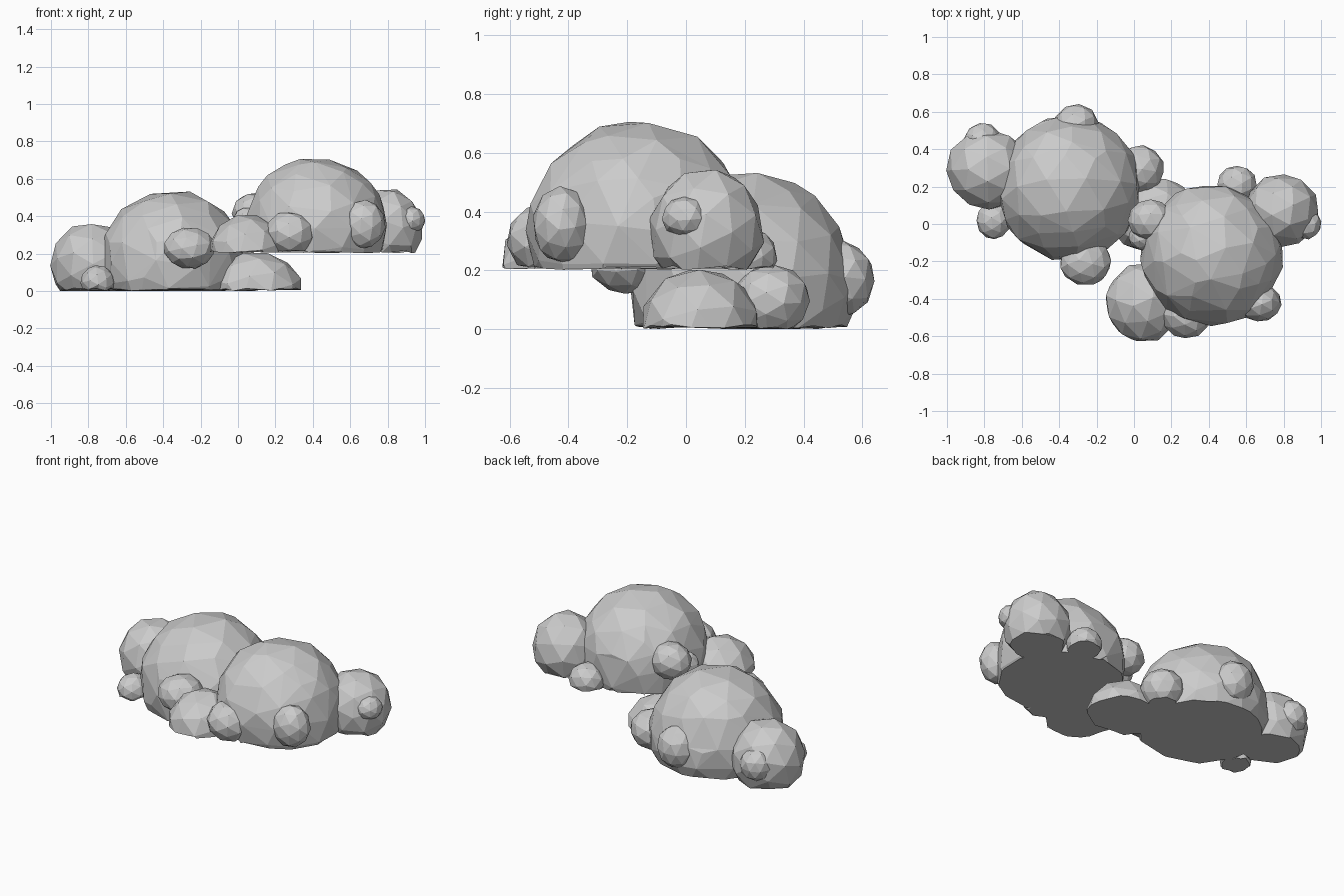
import bpy, bmesh, random
from mathutils import Vector, Euler

if "Cube" in bpy.data.objects:
    bpy.data.objects.remove(bpy.data.objects["Cube"])

random.seed(7)


def puff(name, centre, radii, detail):
    """Faceted ball, slightly irregular."""
    bm = bmesh.new()
    bmesh.ops.create_icosphere(bm, subdivisions=detail, radius=1.0)
    spin = Euler([random.uniform(0, 3) for _ in range(3)]).to_matrix()
    grow = 1.01 if detail == 3 else 1.03
    for v in bm.verts:
        p = spin @ v.co * grow * random.uniform(0.975, 1.02)
        v.co = Vector([centre[i] + p[i] * radii[i] for i in range(3)])
    mesh = bpy.data.meshes.new(name)
    bm.to_mesh(mesh)
    bm.free()
    obj = bpy.data.objects.new(name, mesh)
    bpy.context.collection.objects.link(obj)
    return obj


def boolean(obj, other, operation):
    mod = obj.modifiers.new(operation.lower(), 'BOOLEAN')
    mod.operation = operation
    mod.solver = 'EXACT'
    mod.object = other


def cloud(name, floor, main, lobes):
    # Large central dome
    x, y, z, r = main
    body = puff(name, (x, y, z), (r, r, r), 3)
    body.modifiers.new("facets", 'DECIMATE').ratio = 0.55
    helpers = []
    # Lobes merged into the dome
    for i, (x, y, z, rx, ry, rz) in enumerate(lobes):
        lobe = puff(f"{name}_lobe_{i}", (x, y, z), (rx, ry, rz), 2)
        boolean(body, lobe, 'UNION')
        helpers.append(lobe)
    # Flat underside
    bpy.ops.mesh.primitive_cube_add(size=4, location=(0, 0, floor - 2))
    cutter = bpy.context.object
    cutter.name = name + "_cutter"
    cutter.hide_render = True
    boolean(body, cutter, 'DIFFERENCE')
    helpers.append(cutter)

    bpy.context.view_layer.update()
    graph = bpy.context.evaluated_depsgraph_get()
    mesh = bpy.data.meshes.new_from_object(body.evaluated_get(graph))
    body.modifiers.clear()
    body.data = mesh
    for h in helpers:
        bpy.data.objects.remove(h, do_unlink=True)

    # Gentle sag of the underside towards the middle
    for v in mesh.vertices:
        if abs(v.co.z - floor) < 1e-4:
            v.co.z += random.uniform(-0.008, 0.008)
    for p in mesh.polygons:
        p.use_smooth = False
    return body


low = cloud("low_cloud", 0.018, (-0.35, 0.19, 0.16, 0.385), [
    (-0.78, 0.29, 0.15, 0.22, 0.21, 0.22),
    (-0.81, 0.44, 0.17, 0.10, 0.10, 0.10),
    (-0.75, 0.02, 0.06, 0.09, 0.10, 0.085),
    (-0.26, -0.20, 0.24, 0.135, 0.13, 0.11),
    (-0.31, 0.52, 0.18, 0.12, 0.12, 0.13),
    (0.03, 0.29, 0.11, 0.13, 0.13, 0.12),
    (0.10, 0.05, 0.02, 0.24, 0.20, 0.195),
])

high = cloud("high_cloud", 0.215, (0.415, -0.165, 0.34, 0.375), [
    (0.79, 0.07, 0.34, 0.20, 0.19, 0.21),
    (0.92, 0.00, 0.385, 0.08, 0.08, 0.07),
    (0.55, 0.21, 0.25, 0.105, 0.10, 0.10),
    (0.09, 0.02, 0.42, 0.12, 0.11, 0.11),
    (0.05, -0.07, 0.37, 0.08, 0.07, 0.08),
    (0.05, -0.42, 0.22, 0.20, 0.21, 0.19),
    (0.28, -0.48, 0.31, 0.13, 0.13, 0.12),
    (0.67, -0.42, 0.36, 0.115, 0.10, 0.13),
])

# Stand the lowest point on the ground
drop = min(v.co.z for v in low.data.vertices)
for obj in (low, high):
    for v in obj.data.vertices:
        v.co.z -= drop * 0.5 if obj is high else drop
